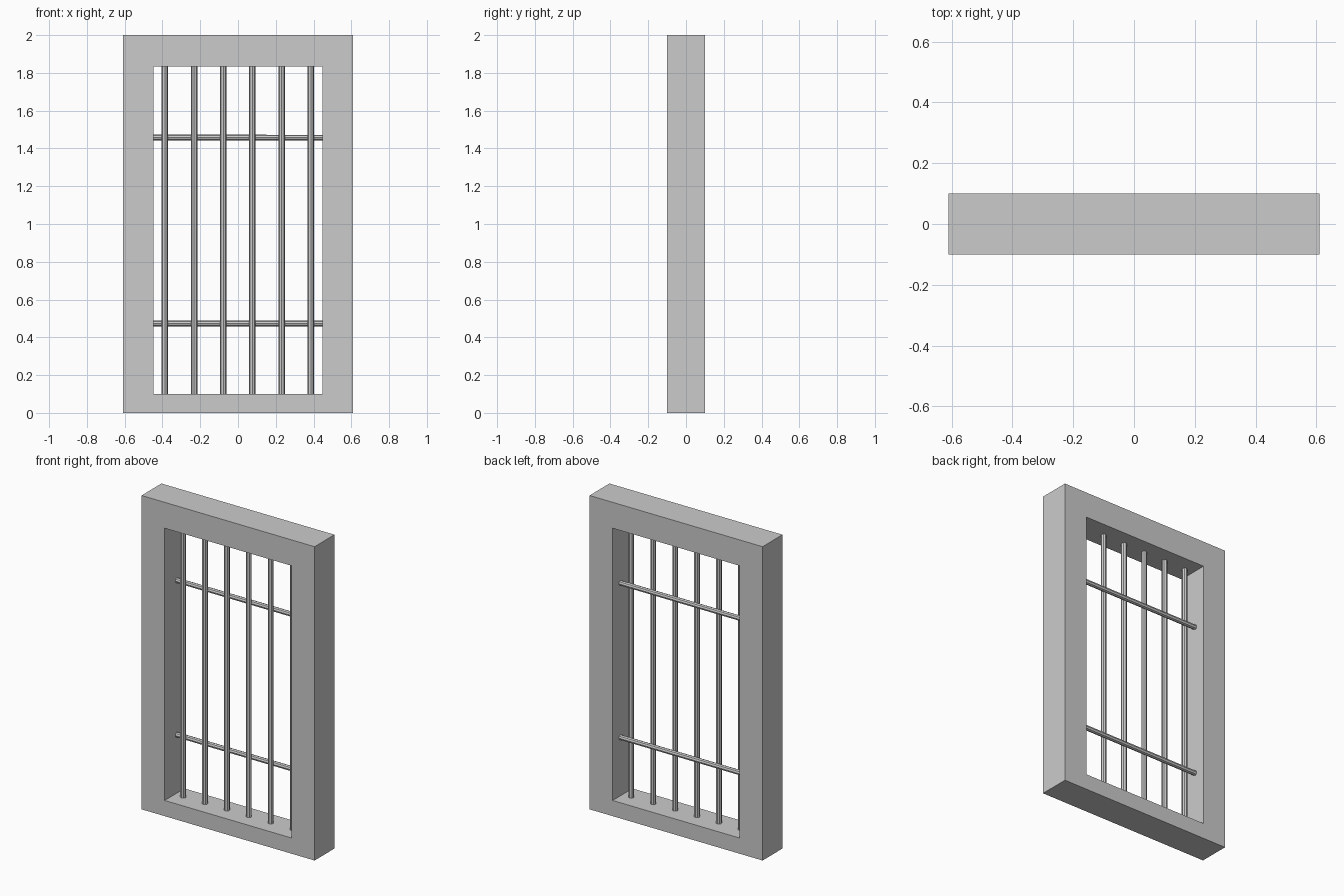
import bpy, bmesh
from math import pi

if "Cube" in bpy.data.objects:
    bpy.data.objects.remove(bpy.data.objects["Cube"])

W, H, D = 0.61, 2.0, 0.10            # outer half width, height, half depth
IW, Z0, Z1 = 0.447, 0.10, 1.835      # opening half width, bottom, top


def make_object(name, bm):
    bmesh.ops.recalc_face_normals(bm, faces=bm.faces)
    mesh = bpy.data.meshes.new(name)
    bm.to_mesh(mesh)
    bm.free()
    obj = bpy.data.objects.new(name, mesh)
    bpy.context.collection.objects.link(obj)
    return obj


def rect(bm, half, low, high, y):
    return [bm.verts.new((x, y, z)) for x, z in
            ((-half, low), (half, low), (half, high), (-half, high))]


# Window frame: four rectangular loops joined into a closed ring
bm = bmesh.new()
loops = [rect(bm, W, 0, H, -D), rect(bm, W, 0, H, D),
         rect(bm, IW, Z0, Z1, D), rect(bm, IW, Z0, Z1, -D)]
for i in range(4):
    a, b = loops[i], loops[(i + 1) % 4]
    for j in range(4):
        k = (j + 1) % 4
        bm.faces.new((a[j], a[k], b[k], b[j]))
make_object("window_frame", bm)


def bar(name, location, length, radius, rotation=(0, 0, 0)):
    bpy.ops.mesh.primitive_cylinder_add(vertices=8, radius=radius, depth=length,
                                        location=location, rotation=rotation)
    bpy.context.object.name = name


# Upright bars
for i in range(6):
    bar(f"upright_bar_{i + 1}", (-0.387 + i * 0.1545, 0, (Z0 + Z1) / 2),
        Z1 - Z0 + 0.004, 0.017)

# Cross bars, just behind the uprights
for name, z in (("lower_cross_bar", 0.473), ("upper_cross_bar", 1.457)):
    bar(name, (0, 0.022, z), 2 * IW + 0.004, 0.0155, (0, pi / 2, 0))
